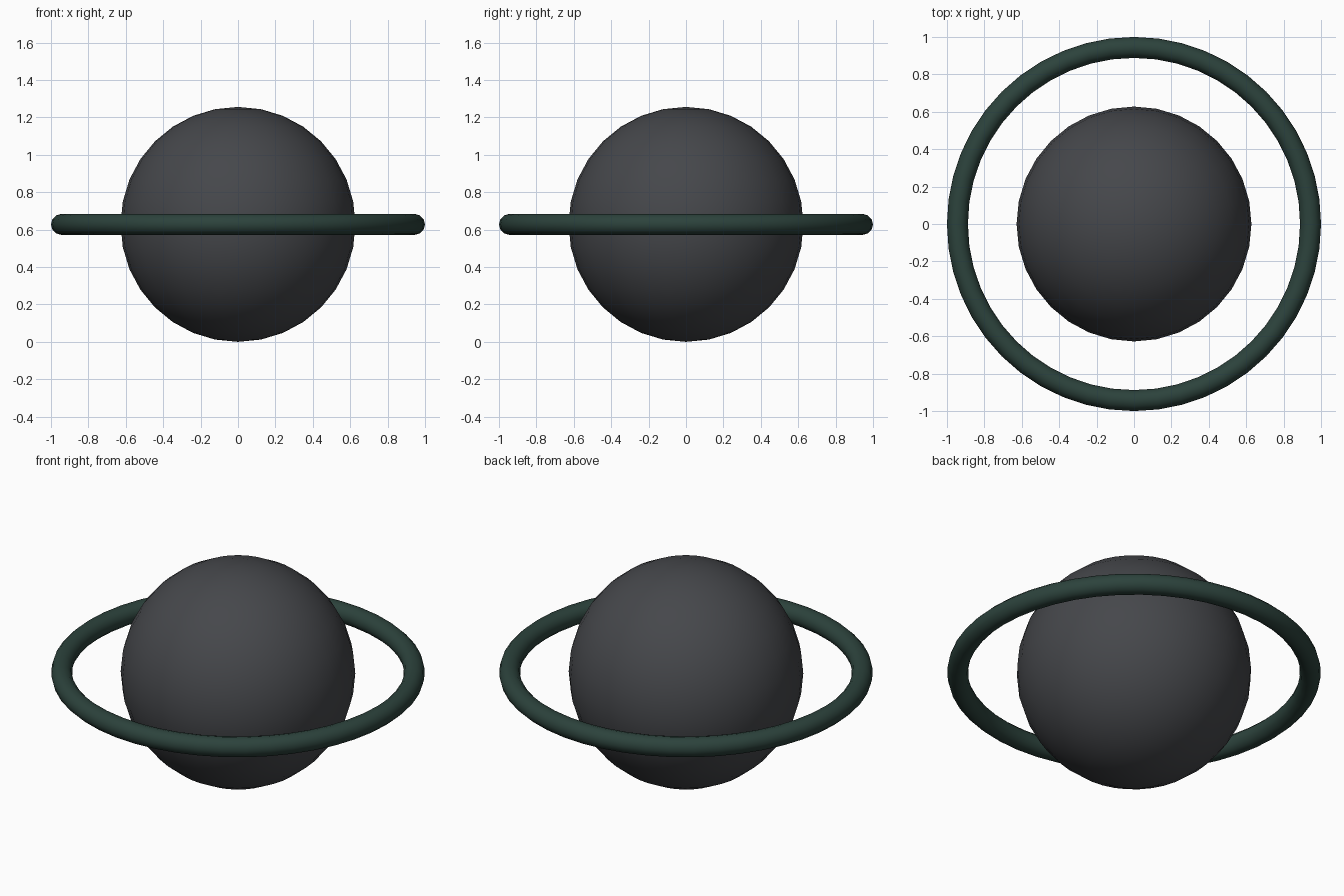
import bpy

if "Cube" in bpy.data.objects:
    bpy.data.objects.remove(bpy.data.objects["Cube"])

SPHERE_R = 0.628
RING_MAJOR, RING_MINOR = 0.944, 0.056


def finish(name, color):
    """Name, smooth and colour the active object."""
    obj = bpy.context.object
    obj.name = name
    bpy.ops.object.shade_smooth()
    mat = bpy.data.materials.new(name + "_color")
    mat.diffuse_color = (*color, 1)
    mat.use_nodes = True
    mat.node_tree.nodes["Principled BSDF"].inputs["Base Color"].default_value = mat.diffuse_color
    obj.data.materials.append(mat)
    return obj


# Globe resting on the ground
bpy.ops.mesh.primitive_uv_sphere_add(segments=32, ring_count=16, radius=SPHERE_R,
                                     location=(0, 0, SPHERE_R))
finish("globe", (0.06, 0.063, 0.07))

# Floating ring around the equator
bpy.ops.mesh.primitive_torus_add(major_segments=48, minor_segments=12,
                                 major_radius=RING_MAJOR, minor_radius=RING_MINOR,
                                 location=(0, 0, SPHERE_R))
finish("orbit_ring", (0.025, 0.055, 0.045))
